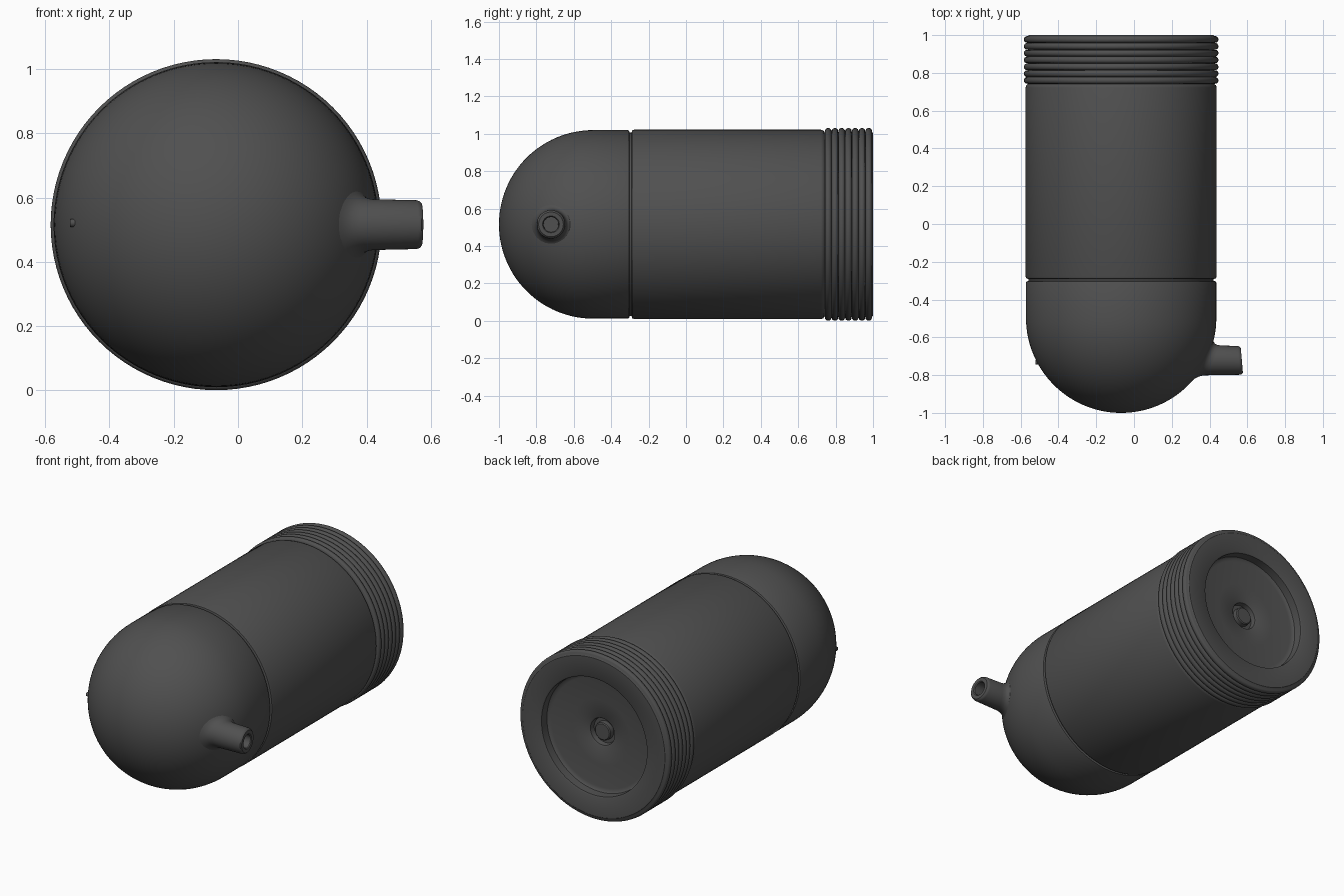
import bpy
import bmesh
import math
from mathutils import Matrix, Vector

cube = bpy.data.objects.get("Cube")
if cube:
    bpy.data.objects.remove(cube, do_unlink=True)

CX, CZ = -0.068, 0.516      # long axis of the canister
R = 0.504                   # body radius
DOME_Y = -1.0 + R           # centre of the round nose
SPOUT_Y = -0.722

mat = bpy.data.materials.new("charcoal plastic")
mat.use_nodes = True
col = (0.08, 0.08, 0.08, 1.0)
mat.diffuse_color = col
bsdf = mat.node_tree.nodes["Principled BSDF"]
bsdf.inputs["Base Color"].default_value = col
bsdf.inputs["Roughness"].default_value = 0.6


def lathe(name, profile, origin, along_x=False, steps=96, warp=None, flip=False):
    """Spin (radius, distance) points round the y axis, or the x axis."""
    bm = bmesh.new()
    verts = [bm.verts.new((r, t, 0)) for r, t in profile]
    edges = [bm.edges.new(pair) for pair in zip(verts, verts[1:])]
    bmesh.ops.spin(bm, geom=verts + edges, cent=(0, 0, 0), axis=(0, 1, 0),
                   angle=math.tau, steps=steps)
    bmesh.ops.remove_doubles(bm, verts=bm.verts, dist=0.0002)
    if along_x:
        bm.transform(Matrix.Rotation(-math.pi / 2, 4, 'Z'))
    bm.transform(Matrix.Translation(origin))
    if warp:
        for v in bm.verts:
            warp(v)
    bmesh.ops.recalc_face_normals(bm, faces=bm.faces)
    # make the outermost face point away from the axis
    o = Vector(origin)

    def away(f):
        d = f.calc_center_median() - o
        d[0 if along_x else 1] = 0
        return d
    outer = max(bm.faces, key=lambda f: away(f).length)
    if outer.normal.dot(away(outer)) < 0:
        bmesh.ops.reverse_faces(bm, faces=bm.faces)
    me = bpy.data.meshes.new(name)
    bm.to_mesh(me)
    bm.free()
    me.materials.append(mat)
    ob = bpy.data.objects.new(name, me)
    bpy.context.collection.objects.link(ob)
    bpy.ops.object.select_all(action='DESELECT')
    ob.select_set(True)
    bpy.context.view_layer.objects.active = ob
    bpy.ops.object.shade_smooth_by_angle(angle=math.radians(35))
    return ob


axis = (CX, 0, CZ)

# Round nose, ending in the seam groove
nose = [(R * math.sin(a), DOME_Y - R * math.cos(a))
        for a in (math.pi / 2 * i / 28 for i in range(29))]
nose += [(R, -0.312), (R - 0.003, -0.305), (R - 0.014, -0.301), (R - 0.014, -0.295)]
lathe("nose_dome", nose, axis)

# Straight body between the two grooves
lathe("body_tube", [(R - 0.014, -0.295), (R - 0.014, -0.291), (R - 0.002, -0.288),
                    (R + 0.002, -0.278), (R + 0.002, 0.722), (R - 0.002, 0.734),
                    (R - 0.012, 0.742)], axis)

# Ribbed end collar with a dished back plate and a hub socket
ribs, y0, y1 = 7, 0.742, 0.995
pitch = (y1 - y0) / ribs
collar = []
for i in range(ribs):
    for k in range(8):
        a = math.pi * k / 8
        collar.append((R - 0.012 + 0.023 * math.sin(a) ** 0.7,
                       y0 + pitch * (i + 0.5 - 0.5 * math.cos(a))))
collar += [(R - 0.01, y1), (R - 0.016, 1.0), (0.37, 1.0), (0.362, 0.995),
           (0.36, 0.945), (0.352, 0.938), (0.335, 0.935), (0.20, 0.925), (0.09, 0.918),
           (0.083, 0.914), (0.078, 0.885), (0.056, 0.885), (0.054, 0.912),
           (0.048, 0.917), (0.0, 0.917)]
lathe("ribbed_collar", collar, axis)


# Side spout: its root follows the dome, its tip is cut slightly aslant
def fit_spout(v):
    dy, dz = v.co.y - DOME_Y, v.co.z - CZ
    if v.co.x < 0.1:
        v.co.x += CX + math.sqrt(R * R - dy * dy - dz * dz)
    elif v.co.x > 0.5:
        v.co.x -= 0.085 * (v.co.y - SPOUT_Y)


lathe("side_spout", [(0.108, -0.003), (0.097, 0.003), (0.088, 0.012), (0.082, 0.025),
                     (0.079, 0.045), (0.076, 0.555), (0.073, 0.565), (0.066, 0.571),
                     (0.045, 0.571), (0.04, 0.566), (0.039, 0.44), (0.0, 0.44)],
      (0, SPOUT_Y, CZ), along_x=True, steps=48, warp=fit_spout)

# Tiny pin on the side opposite the spout
pin_x = CX - math.sqrt(R * R - (SPOUT_Y - DOME_Y) ** 2)
lathe("vent_pin", [(0.0, -0.004), (0.012, -0.004), (0.012, 0.03)],
      (pin_x, SPOUT_Y - 0.01, CZ + 0.005), along_x=True, steps=16)
